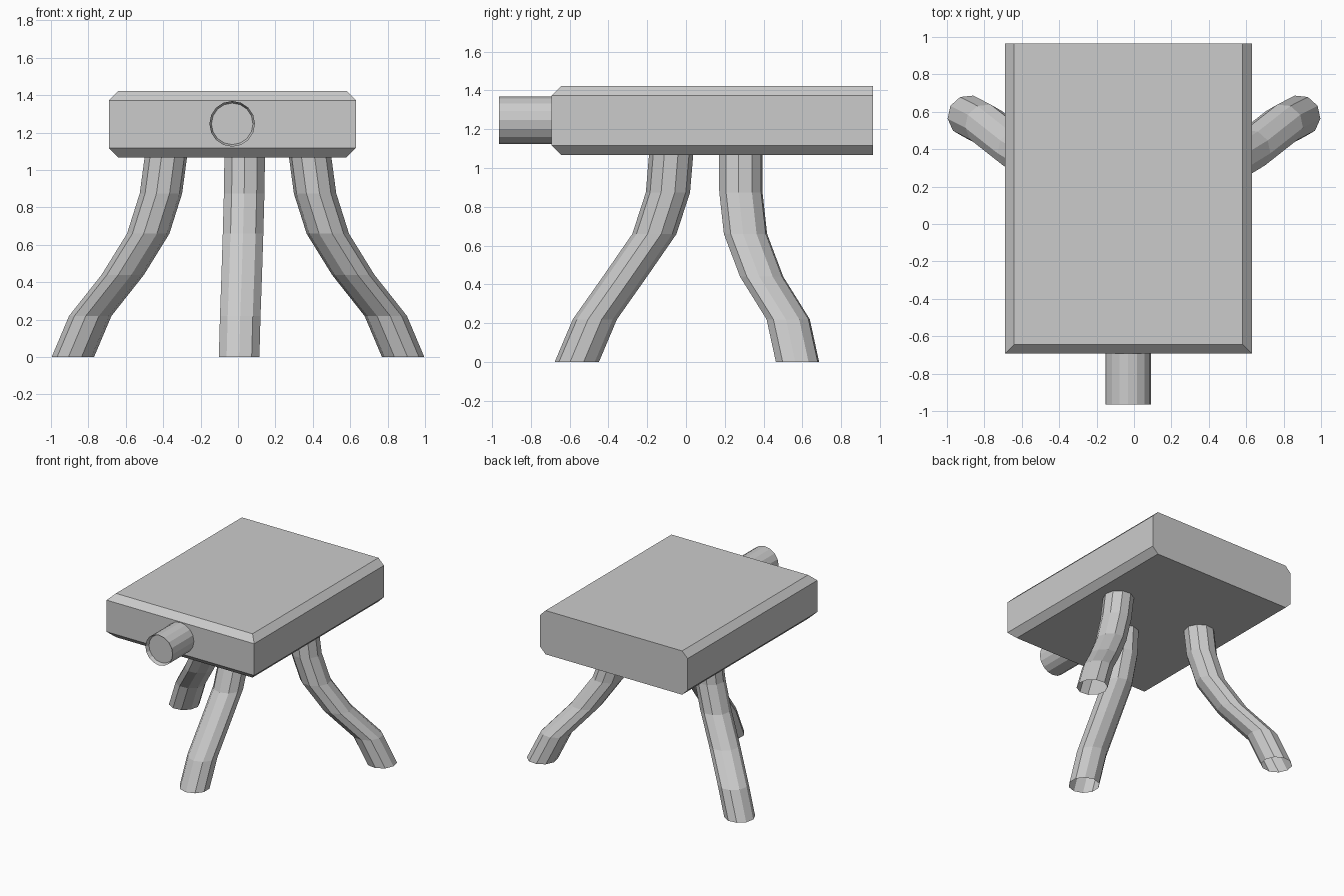
import bpy, bmesh, math
from mathutils import Vector, Matrix

if "Cube" in bpy.data.objects:
    bpy.data.objects.remove(bpy.data.objects["Cube"])


def finish(bm, name):
    bmesh.ops.recalc_face_normals(bm, faces=bm.faces[:])
    mesh = bpy.data.meshes.new(name)
    bm.to_mesh(mesh)
    bm.free()
    obj = bpy.data.objects.new(name, mesh)
    bpy.context.collection.objects.link(obj)
    return obj


# Slab body: box with chamfered top and bottom edges, except along the back
bm = bmesh.new()
lo, hi = Vector((-0.69, -0.693, 1.068)), Vector((0.63, 0.965, 1.422))
bmesh.ops.create_cube(bm, size=1, matrix=Matrix.Translation((lo + hi) / 2)
                      @ Matrix.Diagonal((*(hi - lo), 1)))
edges = []
for e in bm.edges:
    a, b = e.verts[0].co, e.verts[1].co
    at_back = min(a.y, b.y) > 0.9
    if abs(a.z - b.z) < 0.01 and not at_back:
        edges.append(e)
bmesh.ops.bevel(bm, geom=edges, offset=0.049, segments=1, affect='EDGES')
finish(bm, "slab_body")

# Front knob: short cylinder with a shallow recess in its front end
bm = bmesh.new()
y0, y1 = -0.965, -0.68
bmesh.ops.create_cone(bm, cap_ends=True, segments=16, radius1=0.122,
                      radius2=0.122, depth=y1 - y0,
                      matrix=Matrix.Translation((-0.031, (y0 + y1) / 2, 1.247))
                      @ Matrix.Rotation(math.pi / 2, 4, 'X'))
cap = min(bm.faces, key=lambda f: f.calc_center_median().y)
bmesh.ops.inset_region(bm, faces=[cap], thickness=0.011)
bmesh.ops.translate(bm, verts=cap.verts[:], vec=(0, 0.03, 0))
finish(bm, "front_knob")


# Legs: open ten-sided tubes made of level rings along a bent path
def leg(name, path, angle, radius=0.114, sides=10):
    bm = bmesh.new()
    rings = []
    for x, y, z in path:
        rings.append([bm.verts.new((
            x + radius * math.cos(angle + math.tau * i / sides),
            y + radius * math.sin(angle + math.tau * i / sides), z))
            for i in range(sides)])
    for r, s in zip(rings, rings[1:]):
        for i in range(sides):
            j = (i + 1) % sides
            bm.faces.new((r[i], r[j], s[j], s[i]))
    return finish(bm, name)


heights = [0, 0.22, 0.44, 0.66, 0.875, 1.09]
back_x = [0.883, 0.79, 0.616, 0.48, 0.412, 0.383]
back_y = [0.575, 0.527, 0.39, 0.307, 0.283, 0.282]
front_x = [0.006, 0.012, 0.02, 0.027, 0.033, 0.036]
front_y = [-0.563, -0.47, -0.315, -0.163, -0.093, -0.075]

leg("front_leg", zip(front_x, front_y, heights), -math.pi / 2)
for side, name in ((1, "back_right_leg"), (-1, "back_left_leg")):
    leg(name, zip([side * x for x in back_x], back_y, heights),
        math.atan2(0.5, side * 0.866))
